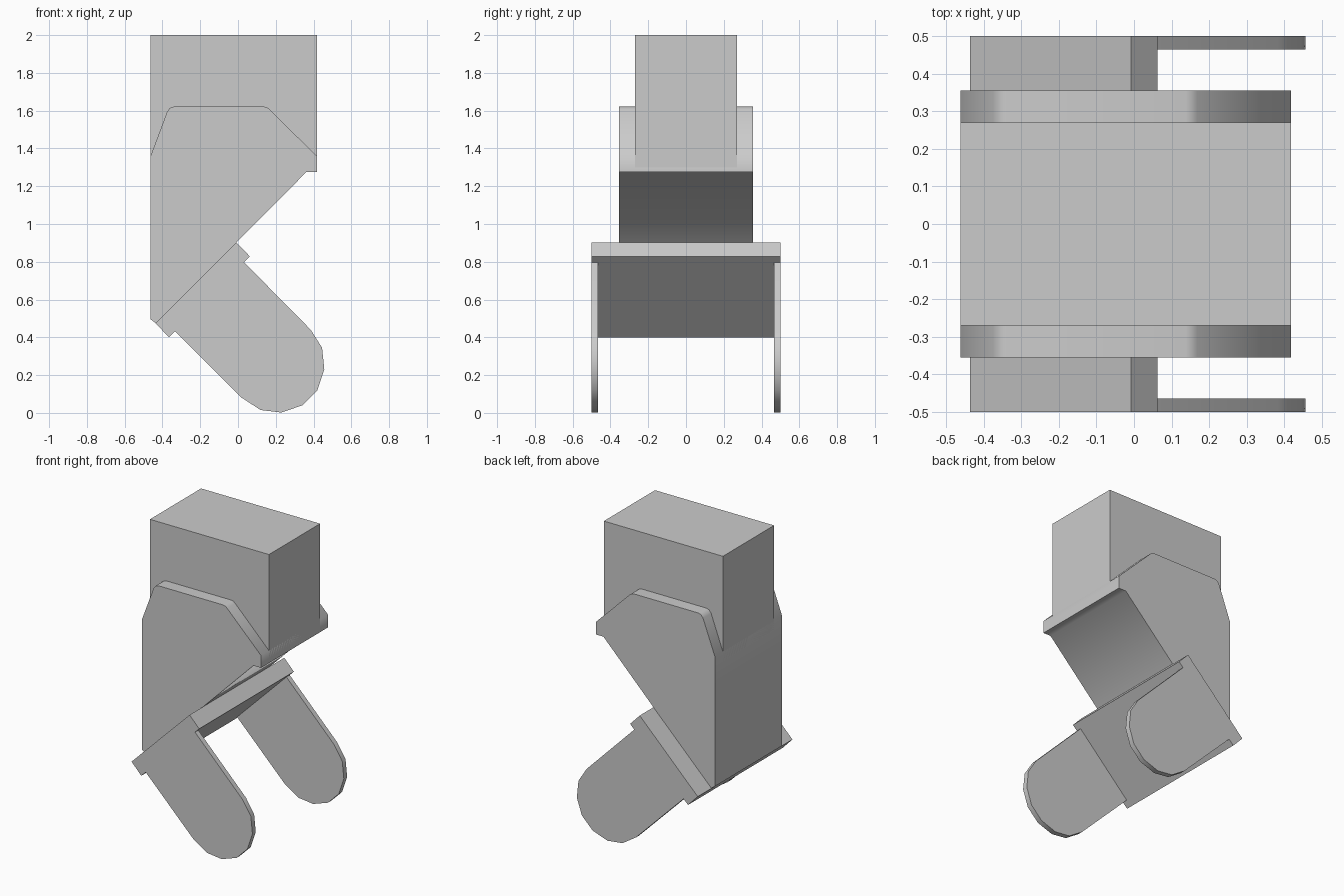
import bpy
import math

cube = bpy.data.objects.get("Cube")
if cube:
    bpy.data.objects.remove(cube)

grey = bpy.data.materials.new("light grey")
grey.use_nodes = True
colour = (0.6, 0.6, 0.6, 1)
grey.diffuse_color = colour
grey.node_tree.nodes["Principled BSDF"].inputs["Base Color"].default_value = colour


def prism(name, outline, y0, y1, angle=30):
    """Extrude a counter-clockwise x/z outline from y0 to y1."""
    n = len(outline)
    verts = [(x, y, z) for y in (y0, y1) for x, z in outline]
    faces = [tuple(range(n)), tuple(reversed(range(n, 2 * n)))]
    faces += [(i, i + n, (i + 1) % n + n, (i + 1) % n) for i in range(n)]
    mesh = bpy.data.meshes.new(name)
    mesh.from_pydata(verts, [], faces)
    mesh.materials.append(grey)
    obj = bpy.data.objects.new(name, mesh)
    bpy.context.collection.objects.link(obj)
    bpy.ops.object.select_all(action="DESELECT")
    obj.select_set(True)
    bpy.context.view_layer.objects.active = obj
    bpy.ops.object.shade_smooth_by_angle(angle=math.radians(angle))
    return obj


# Upper block, narrower than the housing
prism("upper_block", [(-0.462, 1.3), (0.418, 1.3), (0.418, 2), (-0.462, 2)], -0.27, 0.27)

# Housing with rounded shoulders and a slanted underside
prism("housing", [
    (-0.462, 0.495), (-0.435, 0.475), (-0.008, 0.902), (0.362, 1.275),
    (0.418, 1.275), (0.418, 1.358), (0.168, 1.607), (0.155, 1.617), (0.138, 1.621),
    (-0.34, 1.621), (-0.36, 1.615), (-0.375, 1.595), (-0.462, 1.362)],
    -0.355, 0.355, 50)

# Slanted crossbar under the housing
prism("crossbar", [(-0.437, 0.475), (-0.365, 0.4), (0.063, 0.828), (-0.008, 0.902)],
      -0.5, 0.5)

# Rounded fork plates on both sides
plate = [(-0.36, 0.46), (0.02, 0.08), (0.12, 0.015), (0.23, 0.002), (0.34, 0.04),
         (0.42, 0.12), (0.457, 0.23), (0.445, 0.345), (0.385, 0.44), (0.0, 0.83)]
for name, y in (("front_fork_plate", -0.5), ("back_fork_plate", 0.465)):
    prism(name, plate, y, y + 0.035, 35)
